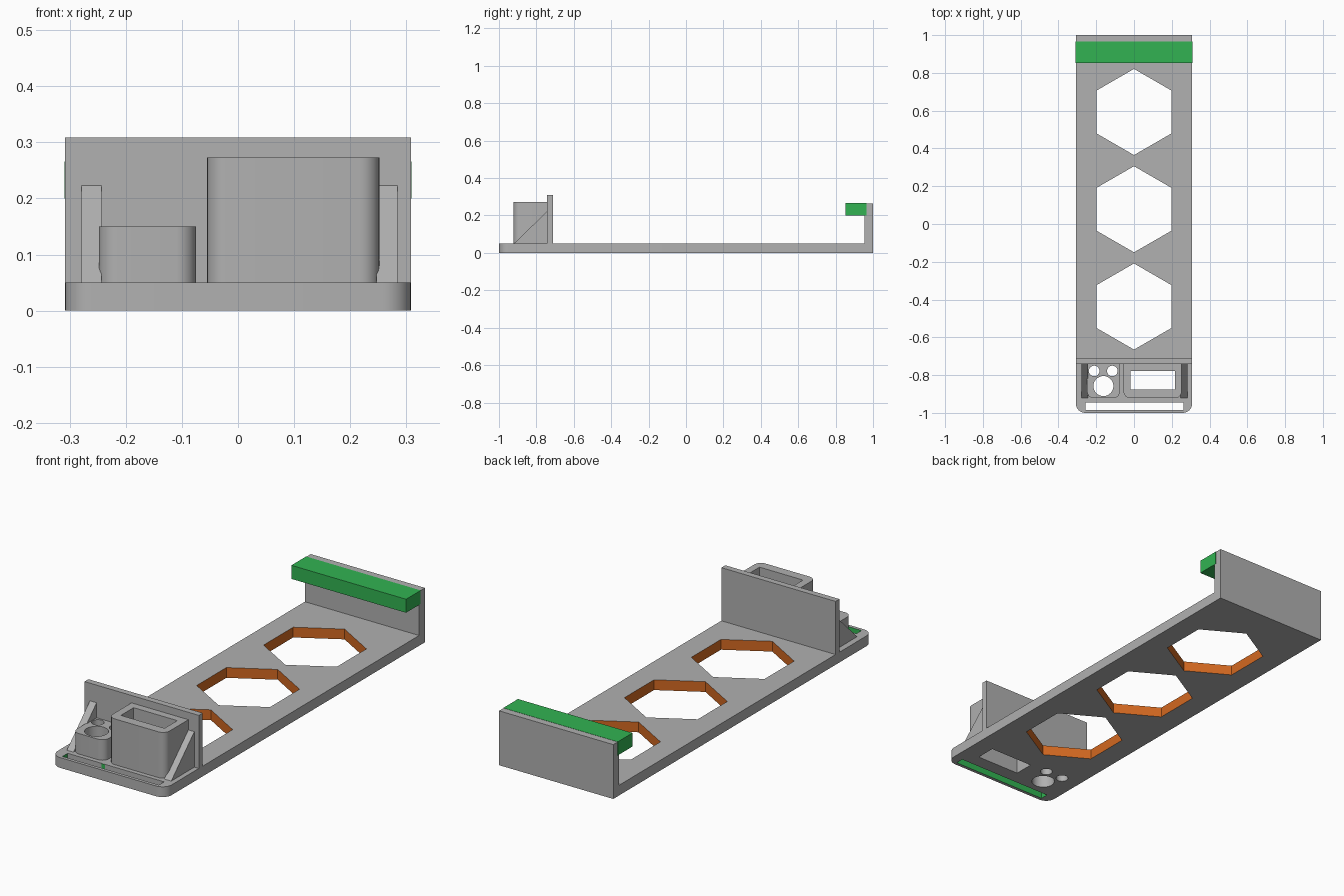
import bpy, bmesh, math

if "Cube" in bpy.data.objects:
    bpy.data.objects.remove(bpy.data.objects["Cube"])


def material(name, rgb):
    m = bpy.data.materials.new(name)
    m.diffuse_color = (*rgb, 1)
    m.use_nodes = True
    m.node_tree.nodes["Principled BSDF"].inputs["Base Color"].default_value = m.diffuse_color
    return m


GREY, ORANGE, GREEN = 0, 1, 2
MATS = [material("grey plastic", (0.44, 0.44, 0.44)),
        material("orange cut", (0.65, 0.14, 0.015)),
        material("green cut", (0.032, 0.45, 0.084))]


def prism(name, outline, lo, hi, mat=GREY, axis='z'):
    """Extrude a 2D outline: (x, y) along z, or (y, z) along x."""
    place = (lambda p, h: (p[0], p[1], h)) if axis == 'z' else (lambda p, h: (h, p[0], p[1]))
    bm = bmesh.new()
    base = bm.faces.new([bm.verts.new(place(p, lo)) for p in outline])
    out = bmesh.ops.extrude_face_region(bm, geom=[base])
    top = [v for v in out['geom'] if isinstance(v, bmesh.types.BMVert)]
    shift = place((0, 0), hi - lo)
    bmesh.ops.translate(bm, verts=top, vec=shift)
    bmesh.ops.recalc_face_normals(bm, faces=bm.faces)
    for f in bm.faces:
        f.material_index = mat
    me = bpy.data.meshes.new(name)
    bm.to_mesh(me)
    bm.free()
    for m in MATS:
        me.materials.append(m)
    ob = bpy.data.objects.new(name, me)
    bpy.context.collection.objects.link(ob)
    return ob


def rect(x0, x1, y0, y1):
    return [(x0, y0), (x1, y0), (x1, y1), (x0, y1)]


def front_rounded(x0, x1, y0, y1, r, n=8):
    """Rectangle with its two front corners rounded."""
    pts = [(x1, y1), (x0, y1)]
    for cx, start in ((x0 + r, 180), (x1 - r, 270)):
        for i in range(n + 1):
            a = math.radians(start + 90 * i / n)
            pts.append((cx + r * math.cos(a), y0 + r + r * math.sin(a)))
    return pts


def ngon(cx, cy, r, n):
    return [(cx + r * math.sin(2 * math.pi * i / n),
             cy + r * math.cos(2 * math.pi * i / n)) for i in range(n)]


def cut(target, cutters):
    for c in cutters:
        mod = target.modifiers.new("cut", 'BOOLEAN')
        mod.operation = 'DIFFERENCE'
        mod.solver = 'EXACT'
        mod.object = c
        bpy.context.view_layer.objects.active = target
        bpy.ops.object.modifier_apply(modifier=mod.name)


W, T = 0.308, 0.05

# Base plate with rounded front corners
base = prism("base_plate", front_rounded(-W, W, -1, 1, 0.05), 0, T)

# Holder boxes at the front
small_box = prism("small_holder", front_rounded(-0.248, -0.075, -0.922, -0.735, 0.035), T, 0.15)
tall_box = prism("tall_holder", front_rounded(-0.055, 0.252, -0.922, -0.735, 0.035), T, 0.273)

# Hole cutters
hexes = [prism("hex_cutter", ngon(0, y, 0.228, 6), -0.1, 0.2, ORANGE)
         for y in (0.593, 0.078, -0.437)]
slot = prism("slot_cutter", rect(-0.258, 0.262, -0.984, -0.944), -0.1, 0.2, GREEN)
for f in slot.data.polygons:          # rear wall of the slot stays grey
    if f.normal.y > 0.9:
        f.material_index = GREY
rounds = [prism("round_cutter", ngon(x, y, r, 32), -0.1, 0.4)
          for x, y, r in ((-0.162, -0.858, 0.053), (-0.211, -0.778, 0.028), (-0.115, -0.778, 0.028))]
pocket = prism("pocket_cutter", rect(-0.018, 0.217, -0.876, -0.778), -0.1, 0.4)

cut(base, hexes + [slot, pocket] + rounds)
cut(small_box, rounds)
cut(tall_box, [pocket])
for c in hexes + rounds + [slot, pocket]:
    bpy.data.objects.remove(c)

# Green patch inside the slot, between the two holders
prism("slot_patch", rect(-0.075, -0.055, -0.946, -0.942), 0.003, T - 0.001, GREEN)

# Upright walls and rear clip bar
prism("front_wall", rect(-W, W, -0.742, -0.712), T, 0.309)
prism("rear_wall", rect(-W, W, 0.955, 1), T, 0.265)
prism("clip_bar", rect(-W - 0.001, W + 0.001, 0.853, 0.966), 0.2, 0.266, GREEN)

# Triangular braces
triangle = [(-0.92, T), (-0.74, T), (-0.74, 0.225)]
prism("left_brace", triangle, -0.279, -0.243, axis='x')
prism("right_brace", triangle, 0.247, 0.284, axis='x')

# Smooth the rounded corners and holes
for ob in (base, small_box, tall_box):
    bpy.ops.object.select_all(action='DESELECT')
    ob.select_set(True)
    bpy.context.view_layer.objects.active = ob
    bpy.ops.object.shade_smooth_by_angle(angle=math.radians(30))
